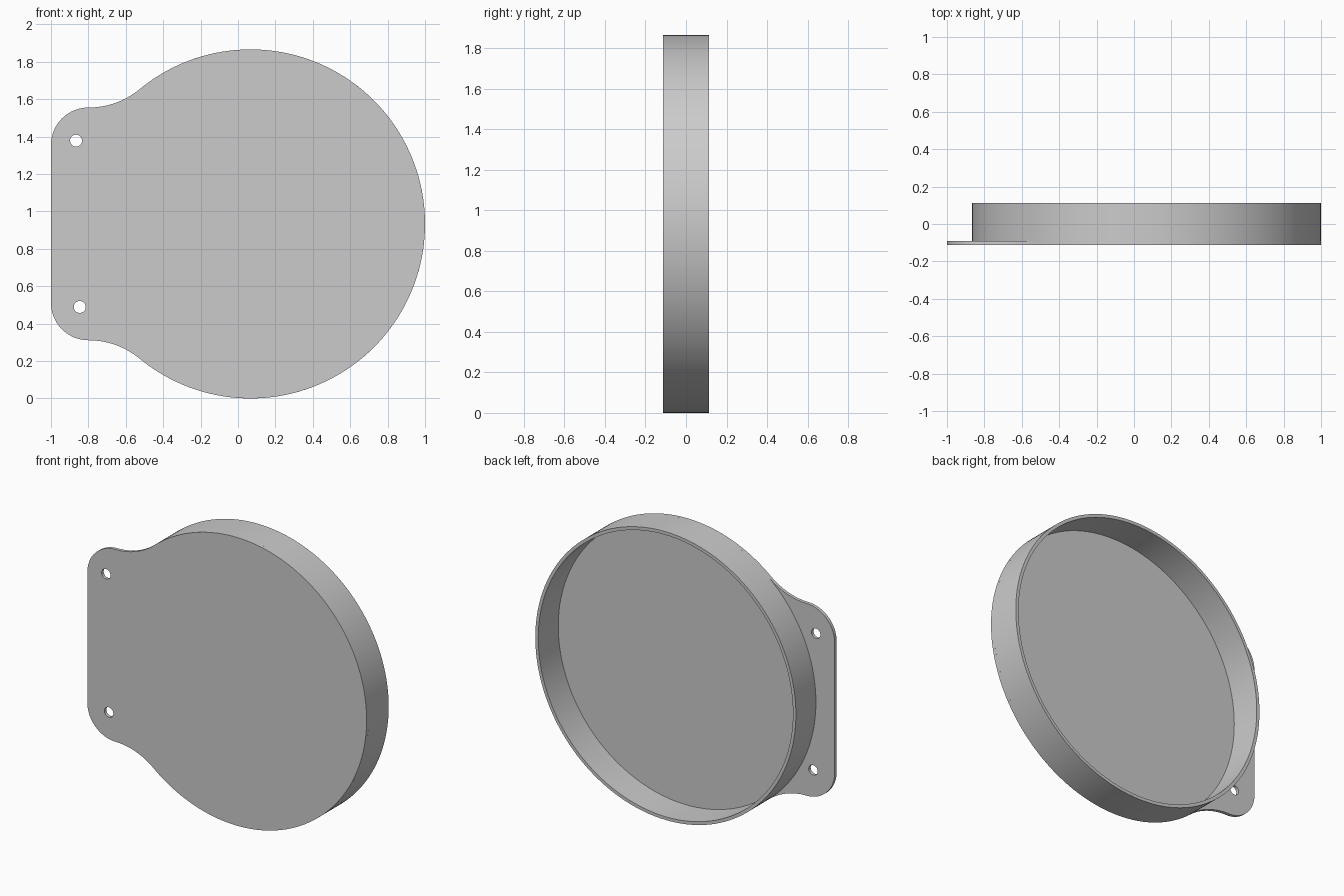
import bpy, bmesh
from math import pi, cos, sin, atan2, hypot

if "Cube" in bpy.data.objects:
    bpy.data.objects.remove(bpy.data.objects["Cube"])

grey = bpy.data.materials.new("light grey")
grey.use_nodes = True
COLOUR = (0.6, 0.6, 0.6, 1)
grey.diffuse_color = COLOUR
grey.node_tree.nodes["Principled BSDF"].inputs["Base Color"].default_value = COLOUR

R = 0.933                 # disc radius and centre height
CX, CZ = 0.067, R
FRONT, FLOOR, BACK = -0.113, -0.092, 0.113


def arc(x, z, r, a0, a1, n):
    """Points along an arc in the xz plane, both ends included."""
    return [(x + r * cos(a0 + (a1 - a0) * i / n),
             z + r * sin(a0 + (a1 - a0) * i / n)) for i in range(n + 1)]


def circle(x, z, r, n):
    return arc(x, z, r, 0, 2 * pi, n)[:-1]


def slab(name, loops, y0, y1):
    """Flat sheet bounded by an outer loop and hole loops, given thickness."""
    bm = bmesh.new()
    edges = []
    for loop in loops:
        vs = [bm.verts.new((x, y0, z)) for x, z in loop]
        edges += [bm.edges.new((a, b)) for a, b in zip(vs, vs[1:] + vs[:1])]
    bmesh.ops.triangle_fill(bm, edges=edges, use_beauty=True)
    out = bmesh.ops.extrude_face_region(bm, geom=bm.faces[:], use_keep_orig=True)
    moved = [g for g in out["geom"] if isinstance(g, bmesh.types.BMVert)]
    bmesh.ops.translate(bm, verts=moved, vec=(0, y1 - y0, 0))
    bmesh.ops.recalc_face_normals(bm, faces=bm.faces[:])
    me = bpy.data.meshes.new(name)
    bm.to_mesh(me)
    bm.free()
    me.materials.append(grey)
    ob = bpy.data.objects.new(name, me)
    bpy.context.collection.objects.link(ob)
    bpy.ops.object.select_all(action="DESELECT")
    ob.select_set(True)
    bpy.context.view_layer.objects.active = ob
    bpy.ops.object.shade_smooth_by_angle(angle=pi / 6)
    return ob


# Upper half of the outline: disc, concave fillet, rounded tab corner
TAB_X, TAB_Z, CORNER = -0.8, 1.555, 0.2
dx, dz = CX - TAB_X, TAB_Z - CZ
fillet = (R * R - dx * dx - dz * dz) / (2 * (dz - R))
fz = TAB_Z + fillet
join = atan2(fz - CZ, TAB_X - CX)
upper = arc(CX, CZ, R, 0, join, 64)
upper += arc(TAB_X, fz, fillet, join - pi, -pi / 2, 16)[1:]
upper += arc(TAB_X, TAB_Z - CORNER, CORNER, pi / 2, pi, 16)[1:]
lower = [(x, 2 * CZ - z) for x, z in reversed(upper[1:])]

# Base plate with two mounting holes
holes = [circle(-0.866, 1.378, 0.032, 32), circle(-0.846, 0.489, 0.032, 32)]
slab("base_plate", [upper + lower] + holes, FRONT, FLOOR)

# Raised rim round the disc
slab("rim", [circle(CX, CZ, R, 160), circle(CX, CZ, R - 0.021, 160)], FLOOR, BACK)
